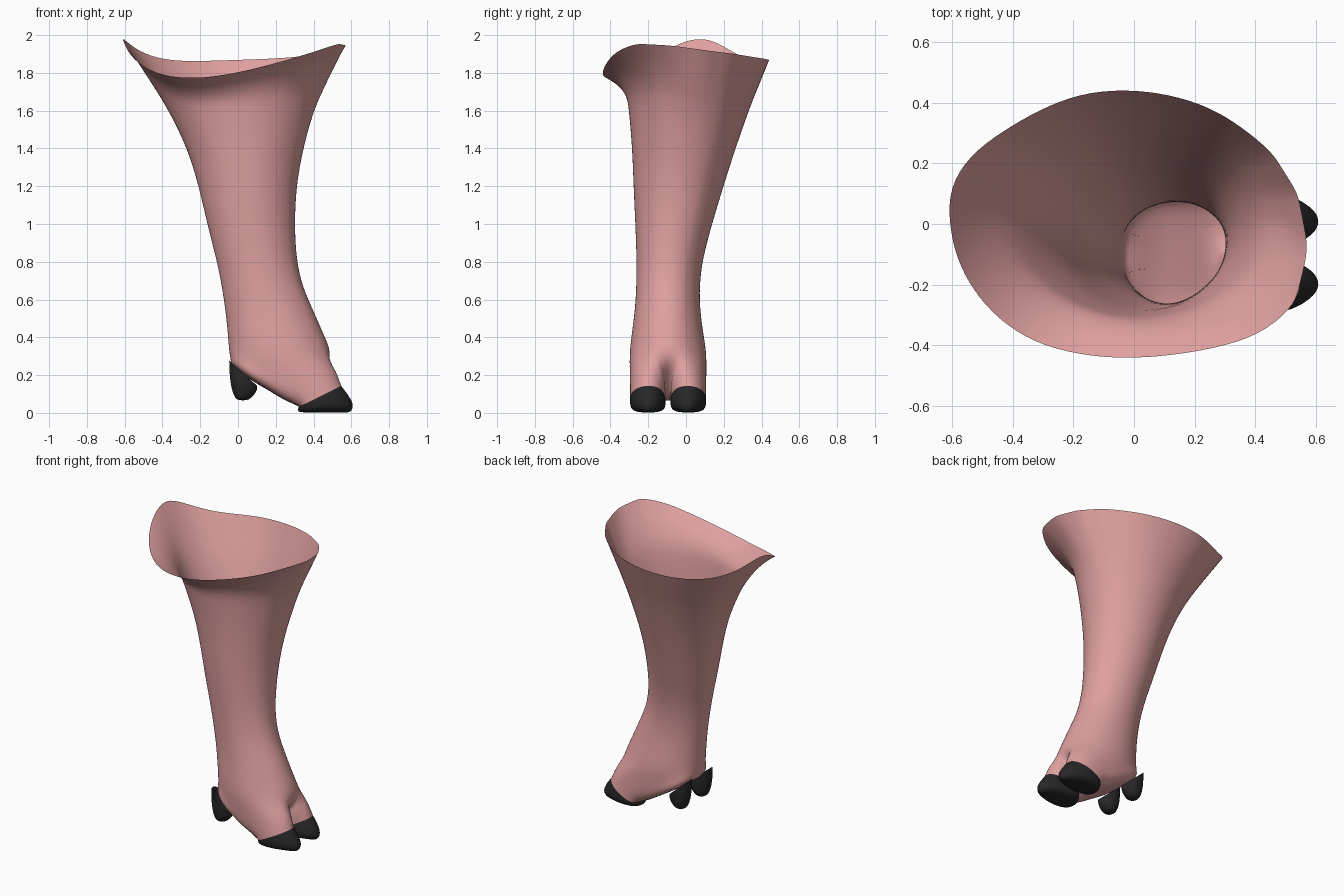
import bpy, bmesh
from math import cos, sin, pi, atan2, radians

if "Cube" in bpy.data.objects:
    bpy.data.objects.remove(bpy.data.objects["Cube"])

YC = -0.095          # symmetry line of the foot
HALF = 16            # points from back centre to front centre
N = 2 * HALF - 2


def material(name, rgb):
    m = bpy.data.materials.new(name)
    m.diffuse_color = (*rgb, 1)
    m.use_nodes = True
    m.node_tree.nodes["Principled BSDF"].inputs["Base Color"].default_value = m.diffuse_color
    return m


SKIN = material("pink_skin", (0.74, 0.35, 0.35))
HORN = material("dark_horn", (0.02, 0.02, 0.02))


def build(name, verts, faces, mat):
    me = bpy.data.meshes.new(name)
    me.from_pydata(verts, [], faces)
    bm = bmesh.new()
    bm.from_mesh(me)
    bmesh.ops.recalc_face_normals(bm, faces=bm.faces)
    for f in bm.faces:
        f.smooth = True
    bm.to_mesh(me)
    bm.free()
    me.materials.append(mat)
    ob = bpy.data.objects.new(name, me)
    bpy.context.collection.objects.link(ob)
    sub = ob.modifiers.new("smooth", 'SUBSURF')
    sub.levels = sub.render_levels = 2
    return ob


def loft(rings):
    n = len(rings[0])
    verts = [p for r in rings for p in r]
    faces = [(a * n + i, a * n + (i + 1) % n, (a + 1) * n + (i + 1) % n, (a + 1) * n + i)
             for a in range(len(rings) - 1) for i in range(n)]
    return verts, faces


# ring angles: wide steps round the heel, finer steps where the toes split
half_ang = [radians(180 - 14.5 * j) if j <= 10 else radians(35 - 7 * (j - 10)) for j in range(HALF)]
angles = half_ang + [-half_ang[j] for j in range(HALF - 2, 0, -1)]


def oval(zb, zf, x0, x1, y0, y1):
    cx, rx, cy, ry = (x0 + x1) / 2, (x1 - x0) / 2, (y0 + y1) / 2, (y1 - y0) / 2
    return [(cx + rx * cos(a), cy + ry * sin(a),
             (zb + zf) / 2 + (zf - zb) / 2 * cos(a)) for a in angles]


def mirrored(half):
    left = [(x, YC + w, z) for x, w, z in half]
    right = [(x, YC - w, z) for x, w, z in half]
    return left + right[-2:0:-1]


# wavy open rim
RIM = [(-.62, .05, 2.0), (-.605, .15, 1.98), (-.54, .23, 1.92), (-.40, .33, 1.865),
       (-.25, .41, 1.86), (-.13, .445, 1.865), (.06, .445, 1.87), (.27, .38, 1.88),
       (.44, .26, 1.90), (.54, .10, 1.92), (.575, -.08, 1.945), (.53, -.27, 1.955),
       (.40, -.38, 1.91), (.20, -.425, 1.85), (0, -.447, 1.80), (-.20, -.43, 1.77),
       (-.37, -.38, 1.775), (-.50, -.27, 1.82), (-.58, -.14, 1.90)]


def rim_at(a):
    ang = lambda p: atan2(p[1] / .45, p[0] / .6)
    for p, q in zip(RIM, RIM[1:] + RIM[:1]):
        span = (ang(p) - ang(q)) % (2 * pi)
        d = (ang(p) - a) % (2 * pi)
        if d <= span:
            return [u + (v - u) * d / span for u, v in zip(p, q)]


# shaft sections: back z, front z, x range, y range
SHAFT = [(1.6, 1.6, -.37, .40, -.305, .335), (1.4, 1.4, -.27, .345, -.287, .265),
         (1.2, 1.2, -.21, .308, -.28, .20), (1.0, 1.0, -.165, .30, -.27, .14),
         (.82, .82, -.117, .308, -.263, .09), (.67, .67, -.087, .34, -.264, .072),
         (.54, .54, -.068, .40, -.272, .076), (.42, .40, -.056, .46, -.29, .095),
         (.33, .29, -.05, .51, -.302, .112)]
shaft = [oval(*s) for s in SHAFT]

rings = []
for t in (1, .85, .65, .35):
    ring = []
    for a, p in zip(angles, shaft[0]):
        r = rim_at(a)
        k = t ** (1 + 1.6 * max(0, -sin(a)))
        ring.append((p[0] + (r[0] - p[0]) * k, p[1] + (r[1] - p[1]) * k, p[2] + (r[2] - p[2]) * t))
    rings.append(ring)
rings += shaft

# lower foot outline (x, offset from centre line, z): heel, outer side, toe tip, cleft
FOOT = [(-.035, 0, .25), (-.03, .06, .25), (-.01, .13, .24), (.06, .178, .18), (.15, .185, .125),
        (.24, .19, .065), (.32, .195, .03), (.41, .205, .075), (.48, .195, .11), (.535, .155, .138),
        (.552, .105, .145), (.535, .05, .138), (.47, .018, .105), (.40, .013, .07),
        (.315, .016, .035), (.27, 0, .05)]
top_half = [(p[0], p[1] - YC, p[2]) for p in shaft[-1][:HALF]]
mid = []
for j, (p, q) in enumerate(zip(top_half, FOOT)):
    w = (p[1] + q[1]) / 2
    if j >= 12:
        w *= .4
    push = .02 if 7 < j < 13 else 0
    mid.append(((p[0] + q[0]) / 2 + push, w, (p[2] + q[2]) / 2))
rings += [mirrored(mid), mirrored(FOOT)]
verts, faces = loft(rings)

# underside of the foot, from heel to cleft, leaving the toe ends open for the hooves
base, extra = len(verts) - N, len(verts)
verts += [(x, YC, z) for x, z in ((-.01, .23), (.03, .20), (.10, .15), (.20, .10))]
for side in (1, -1):
    ring_id = lambda j: base + (side * j) % N

    def inner(i):
        return base if i == 0 else extra + i - 1 if i < 5 else ring_id(20 - i)

    for i in range(6):
        f = [ring_id(i), ring_id(i + 1), inner(i + 1), inner(i)]
        faces.append(f[:3] if i == 0 else f)
build("leg", verts, faces, SKIN)

# hooves: top edge shared with the toe opening, wide wall, then sole
WALL = [(.312, .175, .012), (.41, .207, .035), (.51, .20, .05), (.595, .16, .05), (.632, .105, .045),
        (.60, .05, .05), (.52, .012, .05), (.42, .008, .035), (.312, .03, .012)]
SOLE = [(.32, .155, .002), (.41, .19, 0), (.50, .18, 0), (.575, .145, 0), (.605, .105, .003),
        (.58, .065, 0), (.51, .032, 0), (.42, .027, 0), (.32, .05, .002)]
for side, label in ((1, "left"), (-1, "right")):
    place = lambda pts: [(x, YC + side * w, z) for x, w, z in pts]
    v, f = loft([place(FOOT[6:15]), place(WALL), place(SOLE)])
    f += [(18 + i, 19 + i, 25 - i, 26 - i) for i in range(3)] + [(21, 22, 23)]
    build("hoof_" + label, v, f, HORN)

    # dewclaw behind each hoof: x range, back z, front z, half width
    claw = []
    for x0, x1, zb, zf, w in ((-.05, .105, .28, .14, .062), (-.047, .105, .17, .115, .066),
                              (-.025, .07, .085, .075, .05), (0, .045, .066, .066, .025)):
        claw.append([((x0 + x1) / 2 + (x1 - x0) / 2 * cos(a),
                      YC + side * .113 + w * sin(a),
                      (zb + zf) / 2 + (zf - zb) / 2 * cos(a))
                     for a in (2 * pi * i / 12 for i in range(12))])
    v, f = loft(claw)
    f.append(tuple(range(36, 48)))
    build("dewclaw_" + label, v, f, HORN)
